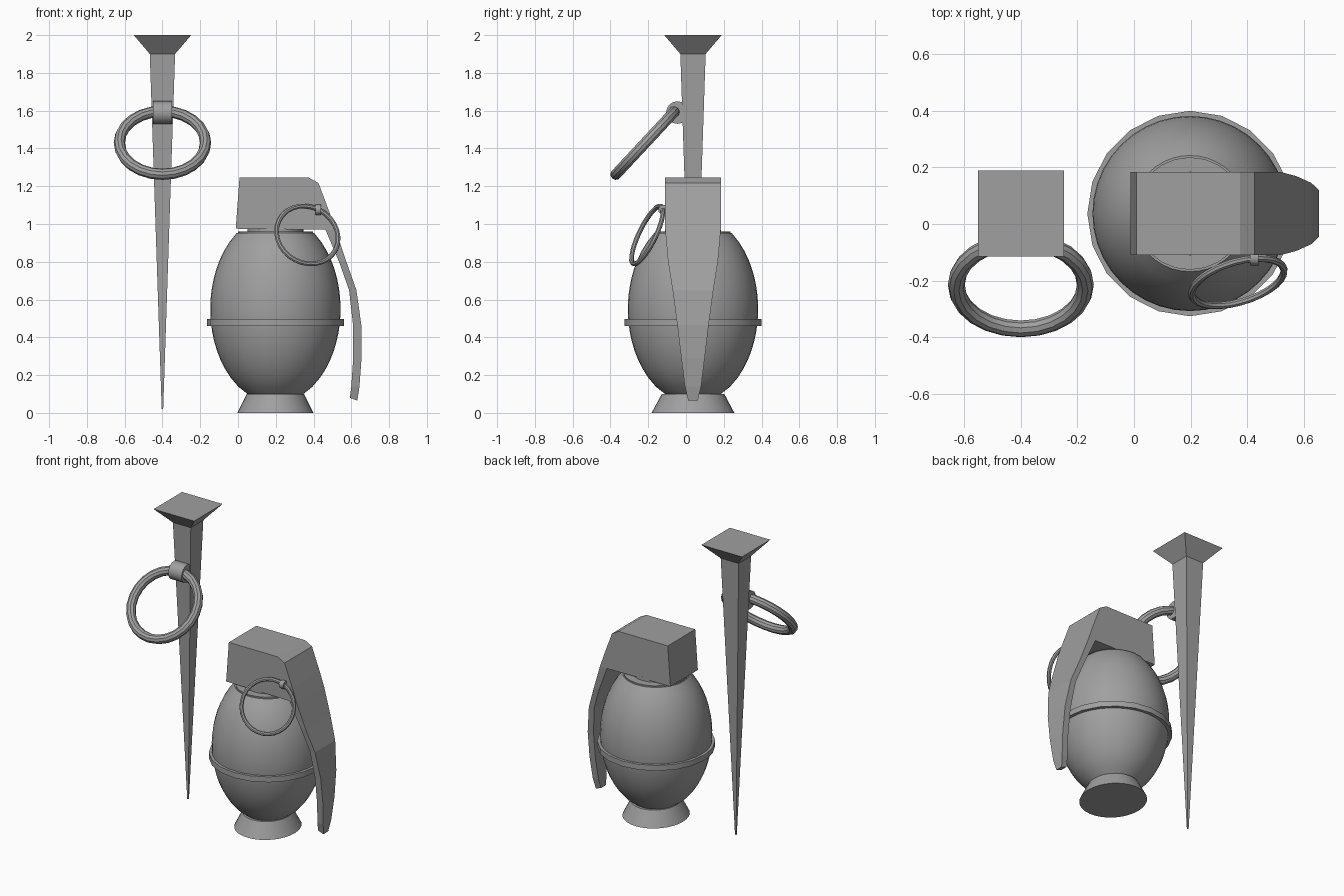
import bpy, bmesh, math
from mathutils import Vector

cube = bpy.data.objects.get("Cube")
if cube:
    bpy.data.objects.remove(cube, do_unlink=True)

grey = bpy.data.materials.new("plain grey")
grey.use_nodes = True
COLOUR = (0.35, 0.35, 0.35, 1)
grey.diffuse_color = COLOUR
grey.node_tree.nodes["Principled BSDF"].inputs["Base Color"].default_value = COLOUR

MID_Y = 0.037
BODY = Vector((0.198, MID_Y, 0))
SPIKE = Vector((-0.4, MID_Y, 0))


def finish(name, bm, location=(0, 0, 0), smooth=True):
    """Turn a bmesh into a named, coloured object."""
    bmesh.ops.recalc_face_normals(bm, faces=bm.faces)
    mesh = bpy.data.meshes.new(name)
    bm.to_mesh(mesh)
    bm.free()
    mesh.materials.append(grey)
    obj = bpy.data.objects.new(name, mesh)
    bpy.context.collection.objects.link(obj)
    obj.location = location
    if smooth:
        bpy.ops.object.select_all(action='DESELECT')
        obj.select_set(True)
        bpy.context.view_layer.objects.active = obj
        bpy.ops.object.shade_smooth_by_angle(angle=math.radians(35))
    return obj


def loft(name, rings, location=(0, 0, 0), closed=False, smooth=True):
    """Skin a list of equal-length rings; cap the ends unless closed."""
    bm = bmesh.new()
    loops = [[bm.verts.new(p) for p in ring] for ring in rings]
    n = len(loops[0])
    pairs = list(zip(loops, loops[1:]))
    if closed:
        pairs.append((loops[-1], loops[0]))
    else:
        bm.faces.new(loops[0])
        bm.faces.new(loops[-1])
    for a, b in pairs:
        for i in range(n):
            j = (i + 1) % n
            bm.faces.new((a[i], a[j], b[j], b[i]))
    return finish(name, bm, location, smooth)


def lathe(name, profile, sides=20, stretch_y=1.0):
    """Turn a (radius, z) profile about the body axis."""
    turns = [2 * math.pi * i / sides for i in range(sides)]
    rings = [[(r * math.cos(t), r * stretch_y * math.sin(t), z) for t in turns]
             for r, z in profile]
    return loft(name, rings, BODY)


def ring(name, centre, normal, major, minor, sides=24, tube=10):
    """A torus facing along a normal."""
    turn = Vector((0, 0, 1)).rotation_difference(Vector(normal).normalized())
    rings = []
    for i in range(sides):
        a = 2 * math.pi * i / sides
        rings.append([])
        for k in range(tube):
            b = 2 * math.pi * k / tube
            r = major + minor * math.cos(b)
            rings[-1].append(turn @ Vector((r * math.cos(a), r * math.sin(a),
                                            minor * math.sin(b))))
    return loft(name, rings, centre, closed=True)


def barrel(name, centre, radius, length, sides=16):
    """A short cylinder along x."""
    turns = [2 * math.pi * i / sides for i in range(sides)]
    rings = [[(x, radius * math.cos(t), radius * math.sin(t)) for t in turns]
             for x in (-length / 2, length / 2)]
    return loft(name, rings, centre)


# Square spike with a flared flat head
corners = ((-1, -1), (1, -1), (1, 1), (-1, 1))
loft("spike",
     [[(h * x, h * y, z) for x, y in corners]
      for h, z in ((0.004, 0.02), (0.067, 1.9), (0.152, 2.0))],
     SPIKE, smooth=False)

# Spike pull ring and its hinge
tilt = math.radians(47)
barrel("spike_ring_hinge", (-0.4, -0.045, 1.59), 0.06, 0.1)
ring("spike_ring", (-0.4, -0.215, 1.43),
     (0, -math.sin(tilt), math.cos(tilt)), 0.228, 0.03)

# Egg-shaped body, cut off at both ends
STEPS = 18
low, high = 0.09, 0.952
egg = []
for i in range(STEPS + 1):
    z = low + (high - low) * i / STEPS
    egg.append((0.345 * math.sqrt(1 - ((z - 0.55) / 0.5) ** 2), z))
lathe("egg_body", egg, sides=40)

# Turned details on the body
lathe("waist_band", [(0.363, 0.46), (0.363, 0.497)])
lathe("foot", [(0.201, 0), (0.152, 0.1)], sides=32, stretch_y=1.09)
lathe("top_collar", [(0.199, 0.945), (0.199, 0.96)], sides=24)
lathe("neck", [(0.148, 0.95), (0.148, 0.985)], sides=24)

# Block on top that carries the lever
HALF = 0.147
head = [(-0.012, 0.975), (0.008, 1.245), (0.375, 1.245), (0.426, 1.217),
        (0.484, 1.063), (0.517, 0.968), (0.463, 0.97)]
loft("lever_head", [[(x, s * HALF, z) for x, z in head] for s in (-1, 1)],
     (0, MID_Y, 0), smooth=False)

# Curved lever that narrows downward: outer x, outer z, inner x, inner z, half width
stations = [(0.517, 0.968, 0.463, 0.97, HALF),
            (0.574, 0.80, 0.535, 0.80, 0.132),
            (0.627, 0.65, 0.588, 0.65, 0.108),
            (0.653, 0.465, 0.609, 0.465, 0.083),
            (0.654, 0.29, 0.61, 0.29, 0.062),
            (0.643, 0.14, 0.60, 0.14, 0.043),
            (0.632, 0.065, 0.592, 0.08, 0.025)]
loft("lever",
     [[(ox, -w, oz), (ox, w, oz), (ix, w, iz), (ix, -w, iz)]
      for ox, oz, ix, iz, w in stations],
     (0, MID_Y, 0), smooth=False)

# Safety ring hanging from a small eyelet on the head
barrel("safety_ring_eyelet", (0.425, -0.12, 1.075), 0.027, 0.03, sides=12)
ring("safety_ring", (0.367, -0.205, 0.942), (0.26, -0.87, 0.42), 0.169, 0.013,
     sides=28, tube=8)
